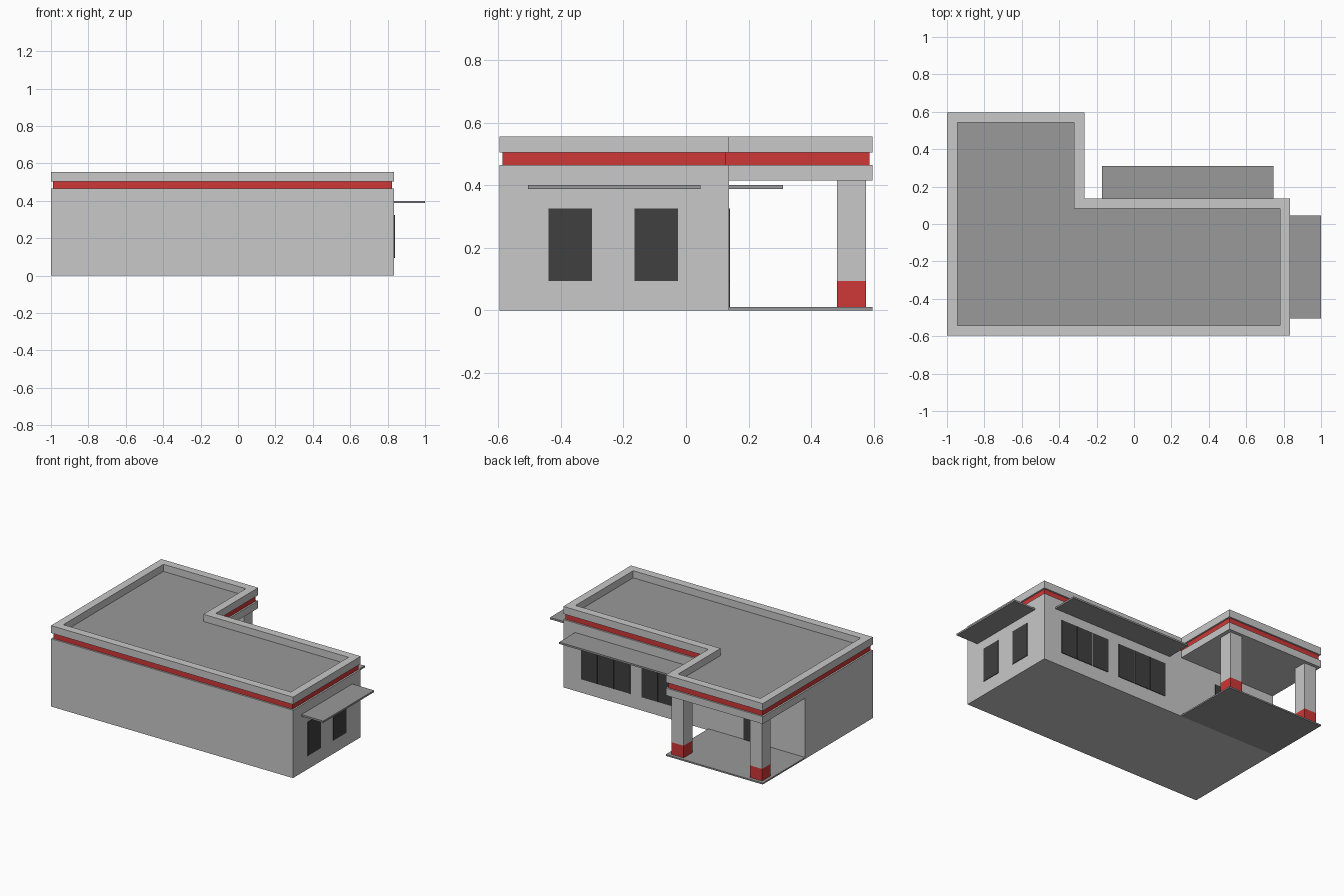
import bpy, bmesh

if "Cube" in bpy.data.objects:
    bpy.data.objects.remove(bpy.data.objects["Cube"])


def material(name, rgb):
    m = bpy.data.materials.new(name)
    m.diffuse_color = (*rgb, 1)
    m.use_nodes = True
    m.node_tree.nodes["Principled BSDF"].inputs["Base Color"].default_value = m.diffuse_color
    return m


WALL = material("light grey plaster", (0.58, 0.58, 0.58))
ROOF = material("mid grey concrete", (0.32, 0.32, 0.32))
RED = material("red paint", (0.62, 0.038, 0.038))
GLASS = material("dark glass", (0.05, 0.05, 0.05))


def finish(name, bm, *mats):
    bmesh.ops.recalc_face_normals(bm, faces=bm.faces)
    me = bpy.data.meshes.new(name)
    bm.to_mesh(me)
    bm.free()
    for m in mats:
        me.materials.append(m)
    ob = bpy.data.objects.new(name, me)
    bpy.context.collection.objects.link(ob)
    return ob


def box(name, x0, x1, y0, y1, z0, z1, mat):
    bm = bmesh.new()
    bmesh.ops.create_cube(bm, size=1)
    for v in bm.verts:
        v.co.x = x1 if v.co.x > 0 else x0
        v.co.y = y1 if v.co.y > 0 else y0
        v.co.z = z1 if v.co.z > 0 else z0
    return finish(name, bm, mat)


def outline(d):
    """L-shaped plan of the roof, moved inward by d."""
    return [(-1 + d, -0.597 + d), (0.835 - d, -0.597 + d), (0.835 - d, 0.137 - d),
            (-0.265 - d, 0.137 - d), (-0.265 - d, 0.597 - d), (-1 + d, 0.597 - d)]


# Main block and porch ceiling beam
box("building_walls", -1, 0.835, -0.597, 0.137, 0, 0.465, WALL)
box("porch_beam", -1, -0.265, 0.137, 0.597, 0.415, 0.465, WALL)

# Recessed red stripe, its top being the flat roof
bm = bmesh.new()
low = bm.faces.new([bm.verts.new((x, y, 0.465)) for x, y in outline(0.011)])
ext = bmesh.ops.extrude_face_region(bm, geom=[low], use_keep_orig=True)
for g in ext["geom"]:
    if isinstance(g, bmesh.types.BMVert):
        g.co.z = 0.506
    elif isinstance(g, bmesh.types.BMFace):
        g.material_index = 1
finish("red_band_and_roof", bm, RED, ROOF)

# Parapet ring around the roof
bm = bmesh.new()
rings = [[bm.verts.new((x, y, z)) for x, y in outline(d)]
         for d, z in ((0, 0.504), (0, 0.555), (0.055, 0.555), (0.055, 0.504))]
for a in range(4):
    r, s = rings[a], rings[(a + 1) % 4]
    for i in range(6):
        j = (i + 1) % 6
        bm.faces.new((r[i], r[j], s[j], s[i]))
finish("roof_parapet", bm, WALL)

# Porch floor and pillars with red feet
box("porch_floor", -1, -0.265, 0.137, 0.597, 0, 0.01, ROOF)
for side, x in (("left", -0.98), ("right", -0.385)):
    box(side + "_pillar", x, x + 0.093, 0.482, 0.575, 0.093, 0.415, WALL)
    box(side + "_pillar_foot", x, x + 0.093, 0.482, 0.575, 0.005, 0.093, RED)

# Awnings
box("side_awning", 0.83, 1, -0.505, 0.046, 0.388, 0.4, ROOF)
box("back_awning", -0.172, 0.745, 0.13, 0.31, 0.388, 0.4, ROOF)

# Side windows
for i, y in enumerate((-0.44, -0.165)):
    box(f"side_window_{i + 1}", 0.832, 0.839, y, y + 0.14, 0.093, 0.325, GLASS)

# Back windows, three panes each
for i, x in enumerate((-0.135, 0.325)):
    for k in range(3):
        px = x + k * 0.126
        box(f"back_window_{i + 1}_pane_{k + 1}", px, px + 0.121, 0.134, 0.141,
            0.093, 0.325, GLASS)

# Door under the porch
box("porch_door", -0.73, -0.535, 0.134, 0.141, 0.01, 0.325, GLASS)
